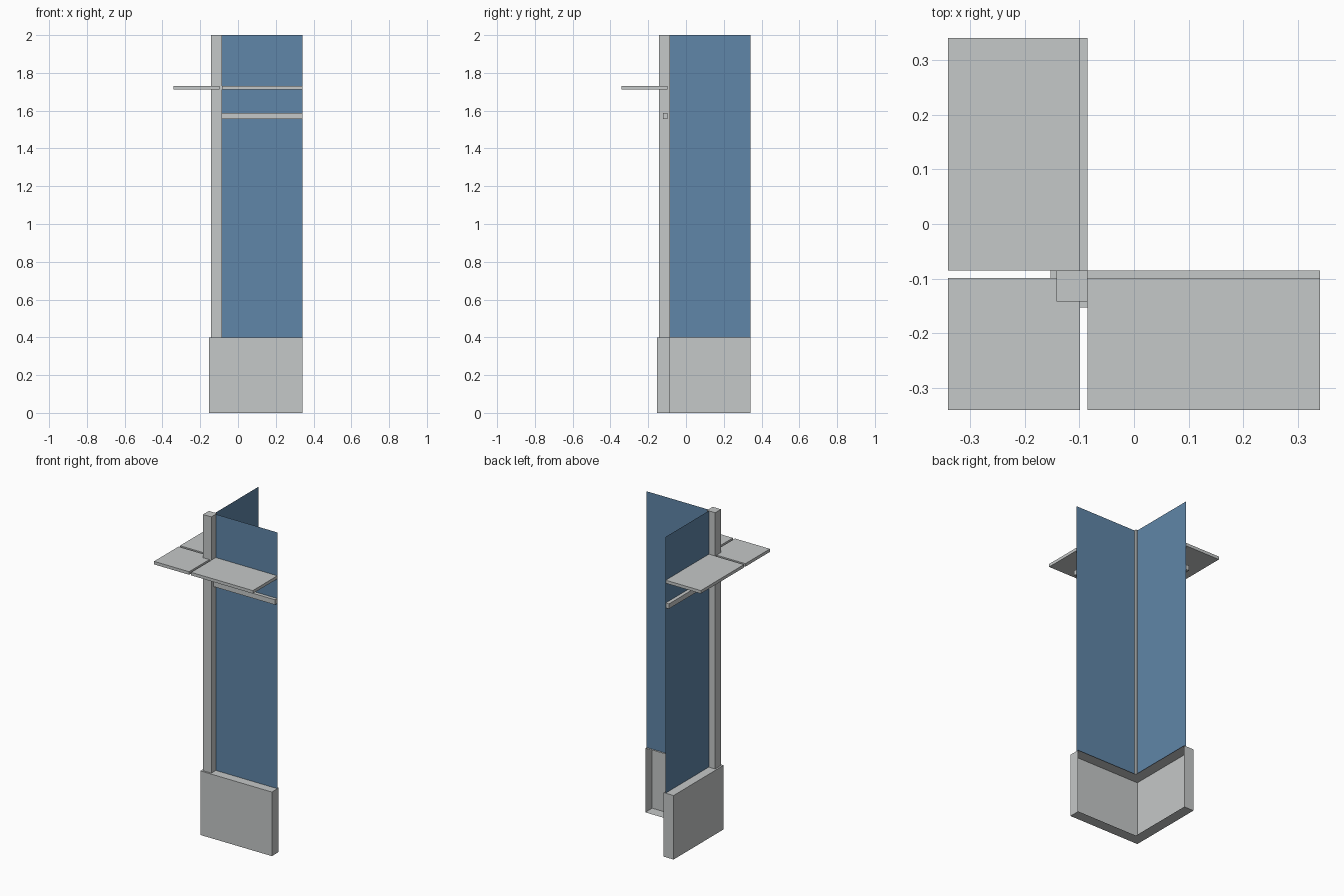
import bpy
import bmesh

cube = bpy.data.objects.get("Cube")
if cube:
    bpy.data.objects.remove(cube, do_unlink=True)


def make_material(name, rgb):
    mat = bpy.data.materials.new(name)
    mat.use_nodes = True
    mat.diffuse_color = (*rgb, 1)
    mat.node_tree.nodes["Principled BSDF"].inputs["Base Color"].default_value = (*rgb, 1)
    return mat


grey = make_material("light grey", (0.56, 0.58, 0.58))
blue = make_material("steel blue", (0.115, 0.236, 0.392))

# Key distances, shared by both arms of the L
END = 0.341       # outer limit of arms and shelves
INNER = -0.085    # inside corner
PANEL = -0.098    # plane of the blue panels
POST = -0.142     # outer side of the post
BASE = -0.153     # outer side of the base
BASE_TOP, TOP = 0.4, 2.0


def finish(name, bm, mat):
    bmesh.ops.recalc_face_normals(bm, faces=bm.faces)
    mesh = bpy.data.meshes.new(name)
    bm.to_mesh(mesh)
    bm.free()
    mesh.materials.append(mat)
    obj = bpy.data.objects.new(name, mesh)
    bpy.context.collection.objects.link(obj)
    return obj


def box(name, x, y, z, mat, swap=False):
    """Box from ranges; swap exchanges x and y to make the other arm."""
    if swap:
        x, y = y, x
    bm = bmesh.new()
    bmesh.ops.create_cube(bm, size=1)
    for v in bm.verts:
        v.co = [r[0] if c < 0 else r[1] for c, r in zip(v.co, (x, y, z))]
    return finish(name, bm, mat)


def sheet(name, start, end, y, z, mat, swap=False):
    """Upright single-sided sheet."""
    bm = bmesh.new()
    pts = [(start, y, z[0]), (end, y, z[0]), (end, y, z[1]), (start, y, z[1])]
    bm.faces.new([bm.verts.new((p[1], p[0], p[2]) if swap else p) for p in pts])
    return finish(name, bm, mat)


# L-shaped base: a thin shell left open along its two inner sides
outline = [(BASE, BASE), (END, BASE), (END, INNER),
           (INNER, INNER), (INNER, END), (BASE, END)]
bm = bmesh.new()
low = [bm.verts.new((x, y, 0)) for x, y in outline]
high = [bm.verts.new((x, y, BASE_TOP)) for x, y in outline]
bm.faces.new(low[::-1])
bm.faces.new(high)
for i in (0, 1, 4, 5):
    j = (i + 1) % 6
    bm.faces.new((low[i], low[j], high[j], high[i]))
finish("base", bm, grey)

# Corner post
box("corner_post", (POST, INNER), (POST, INNER), (BASE_TOP, TOP), grey)

# Panel, support rail and shelf on each arm
SHELF_Z = (1.711, 1.73)
for side, swap in (("front", False), ("side", True)):
    sheet(side + "_panel", INNER, END, PANEL, (BASE_TOP, TOP), blue, swap)
    box(side + "_rail", (INNER, END), (-0.121, PANEL - 0.001), (1.557, 1.588), grey, swap)
    box(side + "_shelf", (INNER, END), (-END, PANEL - 0.001), SHELF_Z, grey, swap)

# Corner shelf around the post
box("corner_shelf", (-END, PANEL - 0.001), (-END, PANEL - 0.001), SHELF_Z, grey)
